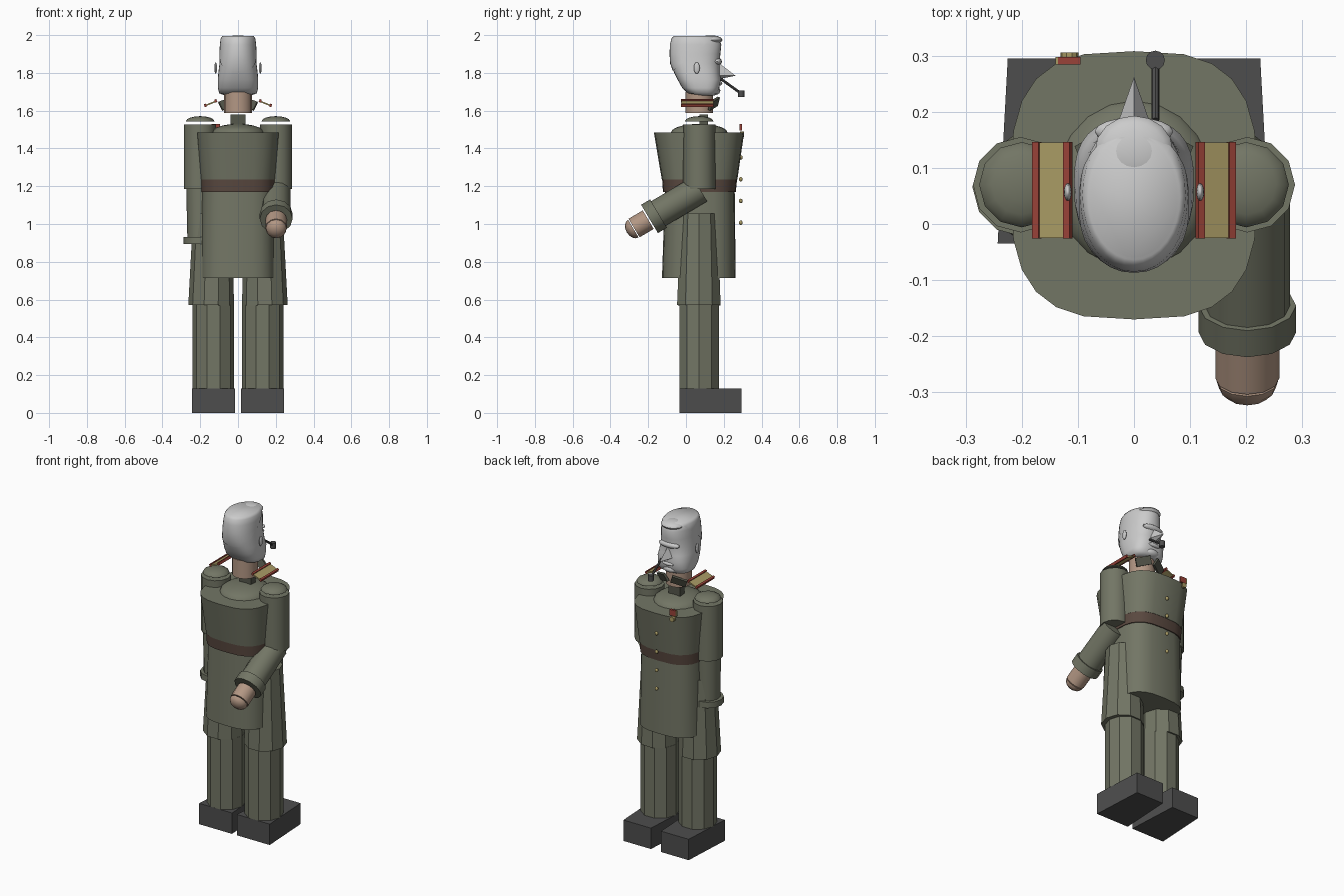
import bpy, bmesh, math
from mathutils import Vector, Matrix

if "Cube" in bpy.data.objects:
    bpy.data.objects.remove(bpy.data.objects["Cube"])


def mat(name, *c):
    m = bpy.data.materials.new(name)
    m.diffuse_color = (*c, 1)
    m.use_nodes = True
    m.node_tree.nodes["Principled BSDF"].inputs["Base Color"].default_value = m.diffuse_color
    return m


OLIVE = mat("olive_cloth", .17, .18, .13)
DARK = mat("dark_olive", .09, .095, .07)
BLACK = mat("boot_black", .075, .075, .075)
SKIN = mat("skin", .45, .31, .23)
BELT = mat("belt_leather", .10, .065, .05)
RED = mat("red_trim", .32, .055, .04)
GOLD = mat("gold_trim", .40, .33, .13)


def finish(name, bm, m=None, smooth=0):
    bmesh.ops.recalc_face_normals(bm, faces=bm.faces)
    me = bpy.data.meshes.new(name)
    bm.to_mesh(me)
    bm.free()
    o = bpy.data.objects.new(name, me)
    bpy.context.collection.objects.link(o)
    if m:
        me.materials.append(m)
    if smooth:
        bpy.ops.object.select_all(action='DESELECT')
        o.select_set(True)
        bpy.context.view_layer.objects.active = o
        bpy.ops.object.shade_smooth_by_angle(angle=math.radians(smooth))
    return o


def skin_rings(bm, rings):
    rings = [[bm.verts.new(p) for p in r] for r in rings]
    n = len(rings[0])
    for a, b in zip(rings, rings[1:]):
        for i in range(n):
            j = (i + 1) % n
            bm.faces.new((a[i], a[j], b[j], b[i]))
    bm.faces.new(rings[0])
    bm.faces.new(rings[-1])


def tube(name, p0, p1, r0, r1=None, n=12, m=None, smooth=0):
    """Capped cylinder or cone between two points."""
    p0, p1 = Vector(p0), Vector(p1)
    q = Vector((0, 0, 1)).rotation_difference(p1 - p0)
    ring = lambda p, r: [p + q @ Vector((r * math.cos(2 * math.pi * i / n),
                                         r * math.sin(2 * math.pi * i / n), 0)) for i in range(n)]
    bm = bmesh.new()
    skin_rings(bm, [ring(p0, r0), ring(p1, r0 if r1 is None else r1)])
    return finish(name, bm, m, smooth)


def loft(name, sections, n=24, m=None, smooth=40, grow=0, cut=None):
    """Superellipse sections: (z, y_back, y_front, half_width, power)."""
    def ring(z, y0, y1, rx, p):
        out = []
        for i in range(n):
            a = 2 * math.pi * i / n
            c, s = math.cos(a), math.sin(a)
            f = lambda v: math.copysign(abs(v) ** (2 / p), v)
            out.append((f(c) * (rx + grow), (y0 + y1) / 2 + f(s) * ((y1 - y0) / 2 + grow), z))
        return out
    bm = bmesh.new()
    skin_rings(bm, [ring(*s) for s in sections])
    if cut:
        bmesh.ops.bisect_plane(bm, geom=bm.verts[:] + bm.edges[:] + bm.faces[:],
                               plane_co=cut[0], plane_no=cut[1], clear_inner=True)
    return finish(name, bm, m, smooth)


def hull(name, pts, m=None):
    bm = bmesh.new()
    for p in pts:
        bm.verts.new(p)
    bmesh.ops.convex_hull(bm, input=bm.verts)
    bmesh.ops.dissolve_limit(bm, angle_limit=.02, verts=bm.verts, edges=bm.edges)
    return finish(name, bm, m)


def box(name, c, size, m=None, rot=(0, 0, 0)):
    bm = bmesh.new()
    R = Matrix.Rotation(rot[2], 4, 'Z') @ Matrix.Rotation(rot[1], 4, 'Y') @ Matrix.Rotation(rot[0], 4, 'X')
    bmesh.ops.create_cube(bm, size=1, matrix=Matrix.Translation(c) @ R @ Matrix.Diagonal((*size, 1)))
    return finish(name, bm, m)


def ball(name, c, r, m=None, u=16, v=10, half=None):
    """Ellipsoid; half = direction of the kept half."""
    bm = bmesh.new()
    bmesh.ops.create_uvsphere(bm, u_segments=u, v_segments=v, radius=1,
                              matrix=Matrix.Translation(c) @ Matrix.Diagonal((*r, 1)))
    if half:
        bmesh.ops.bisect_plane(bm, geom=bm.verts[:] + bm.edges[:] + bm.faces[:],
                               plane_co=c, plane_no=half, clear_inner=True)
        bmesh.ops.holes_fill(bm, edges=[e for e in bm.edges if e.is_boundary])
    return finish(name, bm, m, 40)


# Boots, legs, shoulders, epaulettes, collar and ears on both sides
for s, side in ((-1, "left"), (1, "right")):
    x = .13 * s
    hull(side + "_boot", [(x + k * w, y, z) for k in (-1, 1)
                          for y, w in ((-.035, .113), (.295, .095)) for z in (0, .13)], BLACK)
    tube(side + "_lower_leg", (x, .07, .13), (x, .07, .57), .11, n=10, m=OLIVE)
    tube(side + "_thigh", (.142 * s, .068, .57), (.135 * s, .07, 1.055), .121, .102, n=10, m=OLIVE)
    tube(side + "_upper_arm", (.202 * s, .07, 1.185), (.202 * s, .07, 1.527), .085, m=OLIVE, smooth=35)
    ball(side + "_shoulder_cap", (.2 * s, .07, 1.543), (.076, .076, .028), OLIVE, 12, 8, (0, 0, 1))
    box(side + "_epaulette", (.145 * s, .06, 1.638), (.05, .17, .008), GOLD, (0, .38 * s, 0))
    box(side + "_epaulette_inner_trim", (.118 * s, .06, 1.652), (.012, .172, .016), RED, (0, .38 * s, 0))
    box(side + "_epaulette_outer_trim", (.173 * s, .06, 1.628), (.012, .172, .016), RED, (0, .38 * s, 0))
    box(side + "_collar_wing", (.055 * s, .148, 1.637), (.09, .014, .05), DARK, (-.4, .3 * s, -.5 * s))
    ball(side + "_ear", (.118 * s, .057, 1.826), (.007, .016, .03))

# Coat
loft("coat_skirt", [(.715, -.127, .263, .2, 3), (1.17, -.112, .258, .193, 3)], m=OLIVE)
loft("belt", [(1.17, -.122, .264, .198, 3), (1.235, -.126, .27, .2, 3)], m=BELT)
loft("coat_chest", [(1.235, -.128, .272, .2, 3), (1.485, -.17, .308, .22, 3)], m=OLIVE)
ball("coat_yoke", (0, .07, 1.484), (.14, .15, .046), OLIVE, 20, 10, (0, 0, 1))
box("collar_knot", (0, .093, 1.548), (.08, .045, .066), DARK)
for i in range(4):
    ball("button", (0, .29, 1.007 + .115 * i), (.011, .01, .012), GOLD, 10, 6)
box("medal_ribbon", (-.115, .291, 1.512), (.04, .013, .036), RED)
box("medal_ribbon_edge", (-.137, .291, 1.512), (.005, .013, .036), GOLD)
tube("medal", (-.115, .285, 1.475), (-.115, .306, 1.475), .016, n=10, m=GOLD)

# Arm reaching towards -y
elbow, d = Vector((.202, .065, 1.18)), Vector((0, -.86, -.51)).normalized()
at = lambda t: elbow + d * t
tube("right_forearm", at(-.01), at(.25), .076, m=OLIVE, smooth=35)
tube("right_cuff", at(.245), at(.3), .087, m=OLIVE, smooth=35)
tube("right_hand", at(.308), at(.395), .057, m=SKIN, smooth=35)
tip = ball("right_fingertips", (0, 0, 0), (.055, .055, .04), SKIN, 12, 8, (0, 0, 1))
tip.matrix_world = Matrix.Translation(at(.4)) @ Vector((0, 0, 1)).rotation_difference(d).to_matrix().to_4x4()

# Arm hanging with the hand in the pocket
tube("left_forearm", (-.198, .066, .92), (-.198, .07, 1.19), .07, .076, m=OLIVE, smooth=35)
tube("left_cuff", (-.2, .066, .893), (-.2, .066, .93), .088, m=OLIVE, smooth=35)

# Neck and head
tube("neck", (0, .07, 1.588), (0, .07, 1.7), .075, n=14, m=SKIN, smooth=35)
HEAD = [(1.68, .05, .15, .07, 2.5), (1.692, .01, .168, .1, 2.8), (1.72, -.02, .176, .106, 2.8),
        (1.765, -.045, .186, .107, 2.7), (1.8, -.062, .178, .104, 2.5), (1.85, -.08, .178, .098, 2.3),
        (1.9, -.083, .182, .095, 2.2), (1.95, -.081, .187, .092, 2.1), (1.982, -.073, .175, .088, 2),
        (1.996, -.06, .155, .078, 2)]
loft("head", HEAD, n=32, smooth=60)
loft("hair", HEAD[3:], n=32, smooth=60, grow=.004,
     cut=((0, -.07, 1.81), (0, -.64, .77)))
ball("hair_quiff", (0, .13, 1.975), (.07, .063, .024))
ball("brow", (0, .165, 1.86), (.07, .025, .02))
hull("nose", [(0, .165, 1.86), (-.034, .165, 1.785), (.034, .165, 1.785), (0, .262, 1.785), (0, .165, 1.765)])
ball("lips", (0, .178, 1.745), (.04, .014, .012))
ball("chin", (0, .15, 1.706), (.05, .032, .024))

# Smoking pipe
tube("pipe_stem", (.038, .185, 1.768), (.038, .29, 1.692), .007, n=8, m=BLACK)
tube("pipe_bowl", (.038, .292, 1.672), (.038, .292, 1.708), .017, n=12, m=BLACK, smooth=35)
